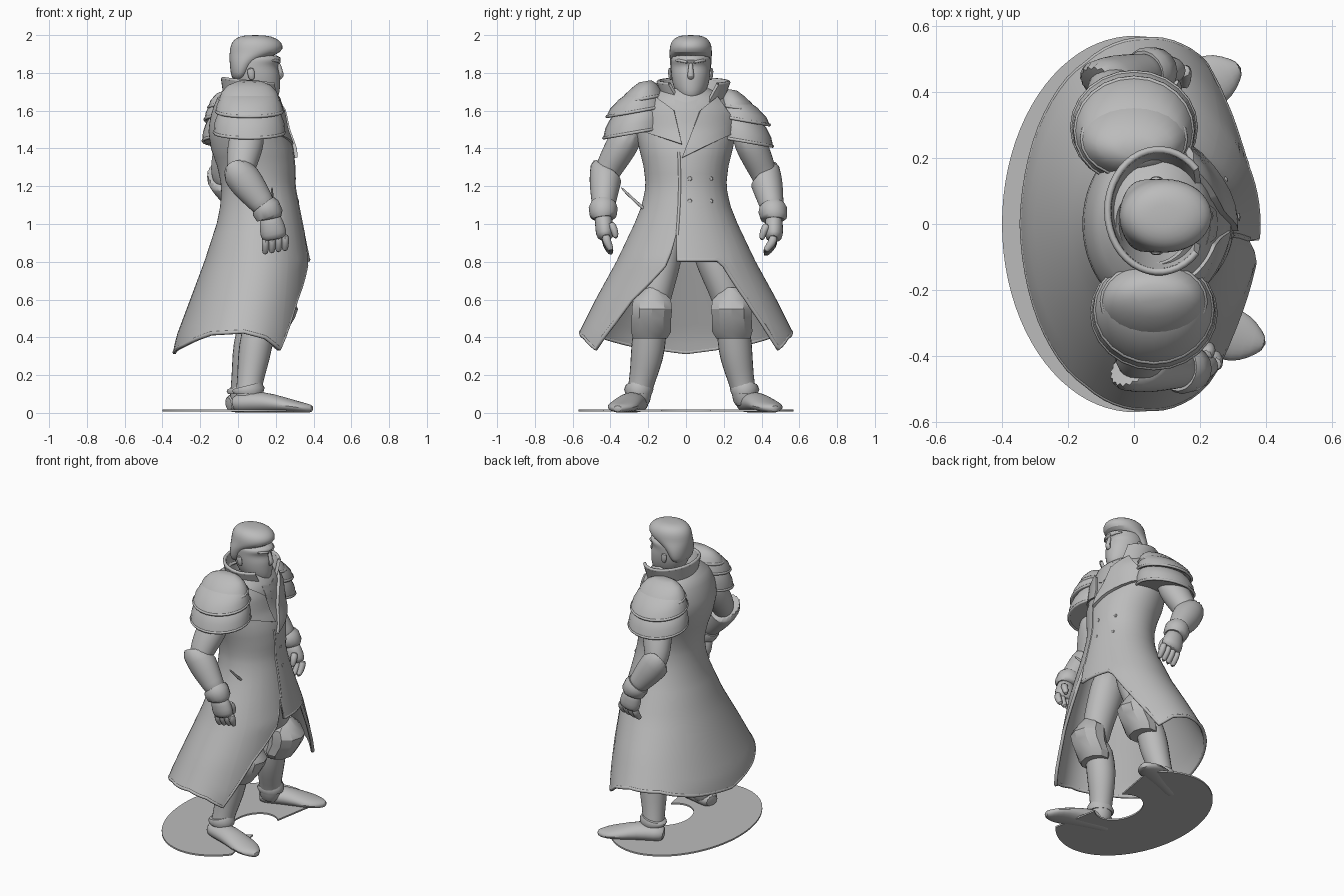
import bpy, bmesh, math
from mathutils import Vector

if "Cube" in bpy.data.objects:
    bpy.data.objects.remove(bpy.data.objects["Cube"])

grey = bpy.data.materials.new("stone_grey")
grey.diffuse_color = (0.5, 0.5, 0.5, 1)
grey.use_nodes = True
grey.node_tree.nodes["Principled BSDF"].inputs["Base Color"].default_value = grey.diffuse_color
TAU = 2 * math.pi


def table(rows, v):
    """Linear lookup in rows sorted by their first value."""
    for a, b in zip(rows, rows[1:]):
        if v <= b[0]:
            t = max(0, (v - a[0]) / (b[0] - a[0]))
            return [p + (q - p) * t for p, q in zip(a[1:], b[1:])]
    return list(rows[-1][1:])


def loft(name, rings, closed=True, caps=True, subd=0, thick=0, angle=50):
    """Skin a list of equally long point rings."""
    bm = bmesh.new()
    vs = [[bm.verts.new(p) for p in r] for r in rings]
    n = len(rings[0])
    for a, b in zip(vs, vs[1:]):
        for i in range(n if closed else n - 1):
            j = (i + 1) % n
            bm.faces.new((a[i], a[j], b[j], b[i]))
    if caps and closed:
        bm.faces.new(vs[0])
        bm.faces.new(vs[-1])
    bmesh.ops.recalc_face_normals(bm, faces=bm.faces[:])
    me = bpy.data.meshes.new(name)
    bm.to_mesh(me)
    bm.free()
    me.materials.append(grey)
    ob = bpy.data.objects.new(name, me)
    bpy.context.collection.objects.link(ob)
    bpy.ops.object.select_all(action='DESELECT')
    ob.select_set(True)
    bpy.context.view_layer.objects.active = ob
    if thick:
        m = ob.modifiers.new("thickness", 'SOLIDIFY')
        m.thickness, m.offset = thick, 0
        bpy.ops.object.modifier_apply(modifier=m.name)
    bpy.ops.object.shade_smooth_by_angle(angle=math.radians(angle))
    if subd:
        m = ob.modifiers.new("smooth", 'SUBSURF')
        m.levels = m.render_levels = subd
    return ob


def oval(cx, cy, z, rx, ry, n=16, a0=0.0, a1=TAU):
    k = n if a1 - a0 > 6.28 else n - 1
    return [(cx + rx * math.cos(a0 + (a1 - a0) * i / k),
             cy + ry * math.sin(a0 + (a1 - a0) * i / k), z) for i in range(n)]


def tube(name, path, up=(1, 0, 0), n=12, subd=1, angle=50, cut=None):
    """Limb along (x, y, z, radius towards up, radius sideways); cut slants the first ring."""
    pts = [Vector(p[:3]) for p in path]
    rings = []
    for i, p in enumerate(path):
        d = (pts[min(i + 1, len(pts) - 1)] - pts[max(i - 1, 0)]).normalized()
        u = Vector(up)
        u = (u - d * u.dot(d)).normalized()
        v = d.cross(u)
        ring = [pts[i] + u * p[3] * math.cos(TAU * k / n) + v * p[4] * math.sin(TAU * k / n)
                for k in range(n)]
        if cut and i == 0:
            ring = [q - d * (q - pts[0]).dot(Vector(cut)) for q in ring]
        rings.append(ring)
    return loft(name, rings, subd=subd, angle=angle)


# Coat: cross sections by height (z, back x, front x, half width)
BODY = [(.30, -.34, .36, .60), (.40, -.32, .37, .57), (.60, -.245, .375, .47), (.80, -.17, .375, .36),
        (1.0, -.105, .335, .265), (1.1, -.085, .315, .225), (1.2, -.08, .295, .205), (1.3, -.10, .295, .215),
        (1.4, -.135, .285, .24), (1.5, -.15, .25, .26), (1.6, -.13, .235, .25), (1.67, -.10, .215, .20),
        (1.71, -.05, .17, .12)]
# Hem height by angle from the front
HEM = [(-180, .32), (-150, .36), (-120, .42), (-90, .43), (-70, .40), (-54, .34), (-38, .60), (-18, .78),
       (-10, .96), (-7, .81), (28, .81), (33, .78), (43, .60), (56, .34), (70, .40), (90, .43),
       (120, .42), (150, .36), (180, .32)]


def skin(deg, z, out=0.0):
    b, f, w = table(BODY, z)
    a = math.radians(deg)
    return ((b + f) / 2 + ((f - b) / 2 + out) * math.cos(a), (w + out) * math.sin(a), z)


degs = sorted(set(range(-180, 180, 5)) | {h[0] for h in HEM[:-1]})
rows = [[skin(d, 1.71 - .71 * i / 16) for d in degs] for i in range(17)]
for i in range(1, 15):
    rows.append([skin(d, 1.0 + (table(HEM, d)[0] - 1.0) * i / 14) for d in degs])
loft("coat", rows, caps=False, thick=.016, angle=60)


def piping(name, pts, r, cyclic=False):
    cu = bpy.data.curves.new(name, 'CURVE')
    cu.dimensions, cu.bevel_depth, cu.bevel_resolution = '3D', r, 1
    sp = cu.splines.new('POLY')
    sp.points.add(len(pts) - 1)
    for p, q in zip(sp.points, pts):
        p.co = (*q, 1)
    sp.use_cyclic_u = cyclic
    cu.materials.append(grey)
    bpy.context.collection.objects.link(bpy.data.objects.new(name, cu))


piping("coat_hem_trim", rows[-1], .011, True)
piping("coat_front_seam", [skin(-9, 1.38 - .04 * i, .004) for i in range(12)], .008)


def surface(y, z, out):
    w = table(BODY, z)[2]
    return skin(math.degrees(math.asin(max(-1, min(1, y / w)))), z, out)


def patch(name, a, b, c, d, out, thick):
    """Four-cornered (y, z) plate wrapped on the coat front."""
    mix = lambda p, q, t: (p[0] + (q[0] - p[0]) * t, p[1] + (q[1] - p[1]) * t)
    grid = [[surface(*mix(mix(a, b, i / 8), mix(d, c, i / 8), j / 8), out) for i in range(9)] for j in range(9)]
    loft(name, grid, closed=False, thick=thick)


# Wide lapels and shirt folds under the neck
patch("lapel_left", (.07, 1.60), (.15, 1.67), (.27, 1.50), (-.02, 1.35), .014, .026)
patch("lapel_right", (-.06, 1.60), (-.15, 1.67), (-.25, 1.50), (-.02, 1.42), .008, .022)
for s in (-1, 1):
    patch("shirt_fold", (0, 1.64), (s * .06, 1.66), (s * .04, 1.55), (0, 1.53), .003, .012)

# Coat buttons in two rows
for y in (.02, .13):
    for z in (1.24, 1.12):
        p = surface(y, z, .006)
        tube("coat_button", [(p[0] - .01, y, z, .018, .018), (p[0] + .008, y, z, .014, .014)], (0, 0, 1), 8)

# Standing collar, open at the front
collar = []
for k in range(6):
    t = k / 5
    gap = .42 + .33 * t
    ring = oval(.075, .04, 0, .13 + .025 * t, .125 + .06 * t, 33, gap, TAU - gap)
    collar.append([(x, y, 1.59 + t * (.165 - .10 * (x - .06) - .02 * abs(y))) for x, y, _ in ring])
loft("collar", collar, closed=False, thick=.02)
piping("collar_trim", collar[-1], .011)

# Neck, head and hair
tube("neck", [(.075, .02, 1.56, .09, .10), (.085, .02, 1.66, .08, .08), (.09, .02, 1.76, .08, .08)])
HEAD = [(1.652, .07, .175, .035), (1.66, .05, .205, .055), (1.69, .01, .222, .077), (1.73, -.01, .224, .094),
        (1.77, -.03, .224, .102), (1.80, -.035, .222, .105), (1.83, -.04, .210, .106), (1.85, -.04, .216, .107),
        (1.865, -.04, .232, .107), (1.90, -.04, .228, .106)]
loft("head", [oval((b + f) / 2, .025, z, (f - b) / 2, w, 20) for z, b, f, w in HEAD], subd=1)
HAIR = [(1.76, -.03, .04, .085), (1.80, -.04, .07, .105), (1.85, -.045, .10, .112), (1.885, -.047, .17, .113),
        (1.91, -.046, .235, .114), (1.945, -.042, .242, .112), (1.975, -.025, .22, .098),
        (1.993, .005, .18, .07), (2.0, .05, .13, .035)]
loft("hair", [oval((b + f) / 2, .025, z, (f - b) / 2, w, 20) for z, b, f, w in HAIR], subd=1)
tube("nose", [(.212, .025, 1.86, .010, .012), (.224, .025, 1.81, .014, .015),
              (.232, .025, 1.785, .016, .021), (.215, .025, 1.765, .010, .016)], n=8)
for s in (-1, 1):
    tube("ear", [(.075, .025 + s * .103, 1.76, .014, .010), (.07, .025 + s * .11, 1.79, .022, .012),
                 (.065, .025 + s * .11, 1.83, .02, .010)], n=8)
    tube("eyebrow", [(.222, .025 + s * .012, 1.853, .010, .008), (.212, .025 + s * .05, 1.866, .010, .010),
                     (.178, .025 + s * .083, 1.866, .008, .007)], n=8)

# Shoulder armour: three overlapping flared shells per side
SHELLS = [[(1.475, .275, .185, .165), (1.52, .27, .18, .157), (1.56, .26, .165, .145), (1.60, .25, .14, .12)],
          [(1.585, .265, .175, .158), (1.62, .262, .165, .14), (1.66, .245, .145, .11), (1.69, .225, .11, .075)],
          [(1.645, .24, .155, .112), (1.68, .235, .14, .09), (1.71, .225, .11, .06), (1.73, .22, .06, .03)]]


def pauldron(side, s, cx, dy, dz):
    for k, shell in enumerate(SHELLS):
        rings = [oval(cx, s * (cy + dy), z + dz, rx, ry, 24) for z, cy, rx, ry in shell]
        tilt = [[(x, y, z - .18 * (abs(y) - .27)) for x, y, z in r] for r in rings]
        loft(f"shoulder_plate_{side}_{k}", tilt, thick=.012, angle=60)
        piping(f"shoulder_rim_{side}_{k}", tilt[0], .009, True)


pauldron("right", -1, .06, -.005, .01)
pauldron("left", 1, .0, .018, -.03)


def arm(side, sh, el, wr, hand, curl):
    """Sleeve, slant-cut gauntlet, wrist band, palm and fingers."""
    sh, el, wr, hand = map(Vector, (sh, el, wr, hand))
    s = 1 if el.y > 0 else -1
    mid = sh.lerp(el, .55)
    tube("upper_arm_" + side, [(*sh, .10, .09), (*mid, .098, .088), (*el, .075, .07),
                               (*el.lerp(wr, .25), .06, .06)], subd=2)
    tube("gauntlet_" + side, [(*el.lerp(wr, -.12), .088, .088), (*el.lerp(wr, .12), .092, .086),
                              (*el.lerp(wr, .35), .088, .08), (*el.lerp(wr, .7), .07, .066),
                              (*wr, .058, .056)], n=20, cut=(-.2, s * 1.15, 0))
    tube("wrist_band_" + side, [(*wr.lerp(el, .2), .070, .070), (*wr.lerp(el, .12), .078, .077),
                                (*wr.lerp(hand, .12), .074, .071), (*wr.lerp(hand, .2), .06, .056)], n=16, subd=0)
    tube("palm_" + side, [(*wr, .05, .045), (*wr.lerp(hand, .4), .068, .05), (*wr.lerp(hand, .8), .075, .052),
                          (*hand, .06, .035)])
    for k in range(4):
        b = hand + Vector((-.052 + .035 * k, 0, .015 + .006 * k))
        c = b + Vector((.004, -s * .004, -.04))
        e = c + Vector((-.004, -s * curl, -.055))
        tube(f"finger_{side}_{k}", [(*b, .022, .026), (*c, .022, .025), (*e, .018, .018)], n=8)
    b = wr.lerp(hand, .35) + Vector((.04, -s * .03, 0))
    tube("thumb_" + side, [(*b, .026, .026), (b.x + .015, b.y - s * .028, b.z - .04, .023, .022),
                           (b.x + .01, b.y - s * .035, b.z - .09, .015, .015)], n=8)


arm("right", (.06, -.28, 1.52), (.01, -.425, 1.265), (.165, -.44, 1.06), (.195, -.425, .915), .03)
arm("left", (.0, .30, 1.52), (-.08, .42, 1.25), (.06, .465, 1.05), (.10, .465, .91), .05)

# Small rod hanging at the belt
tube("belt_rod", [(.18, -.35, 1.20, .008, .008), (.18, -.28, 1.13, .007, .007), (.18, -.21, 1.07, .012, .012)], n=8)

# Legs, knee guards and boots; o moves the stance outwards, f moves it forwards
for side, s, o, f, toe in (("right", -1, 0, 0, (.40, .365)), ("left", 1, .06, -.03, (.325, .475))):
    tube("thigh_" + side, [(.10, s * .09, 1.0, .12, .10), (.13, s * (.12 + o * .4), .80, .115, .10),
                           (.16 + f, s * (.165 + o), .62, .095, .09), (.15 + f, s * (.185 + o), .50, .085, .085)], subd=2)
    tube("shin_" + side, [(x + f, s * (y + o), z, rx, ry) for x, y, z, rx, ry in (
        (.14, .18, .55, .085, .085), (.10, .195, .40, .092, .095), (.085, .205, .30, .09, .092),
        (.065, .23, .18, .072, .072), (.055, .25, .10, .07, .066), (.05, .255, .03, .07, .066))])
    knee = [(.665, .215, .175, .025, .03), (.60, .20, .18, .09, .105), (.55, .21, .18, .108, .112),
            (.50, .20, .183, .10, .11), (.43, .165, .185, .09, .112), (.395, .15, .19, .08, .095)]
    loft("knee_guard_" + side, [oval(cx + f / 2, s * (cy + o), z, rx, ry, 10) for z, cx, cy, rx, ry in knee], angle=30)
    tube("ankle_cuff_" + side, [(.05 + f, s * (.25 + o), .145, .076, .070), (.055 + f, s * (.25 + o), .125, .086, .078),
                                (.055 + f, s * (.25 + o), .10, .078, .070)], n=16, subd=0)
    h = Vector((-.03 + f, s * (.245 + o), 0))
    t = Vector((toe[0], s * toe[1], 0))
    sole = [(0, .045, .045, .05), (.12, .055, .055, .068), (.4, .058, .058, .075), (.62, .043, .043, .085),
            (.80, .032, .032, .085), (.90, .026, .026, .06), (1.0, .02, .02, .018)]
    tube("boot_" + side, [(*(h.lerp(t, q).xy), z, a, b) for q, z, a, b in sole], (0, 0, 1), 12)

# Thin crescent base under the coat
arc = [math.radians(50 + 260 * i / 60) for i in range(61)]
outer = [(.40 * math.cos(a), .57 * math.sin(a), .012) for a in arc]
inner = [(.12 + .13 * math.cos(a), .17 * math.sin(a), .012) for a in arc]
loft("ground_base", [outer, inner], closed=False, thick=.010)
